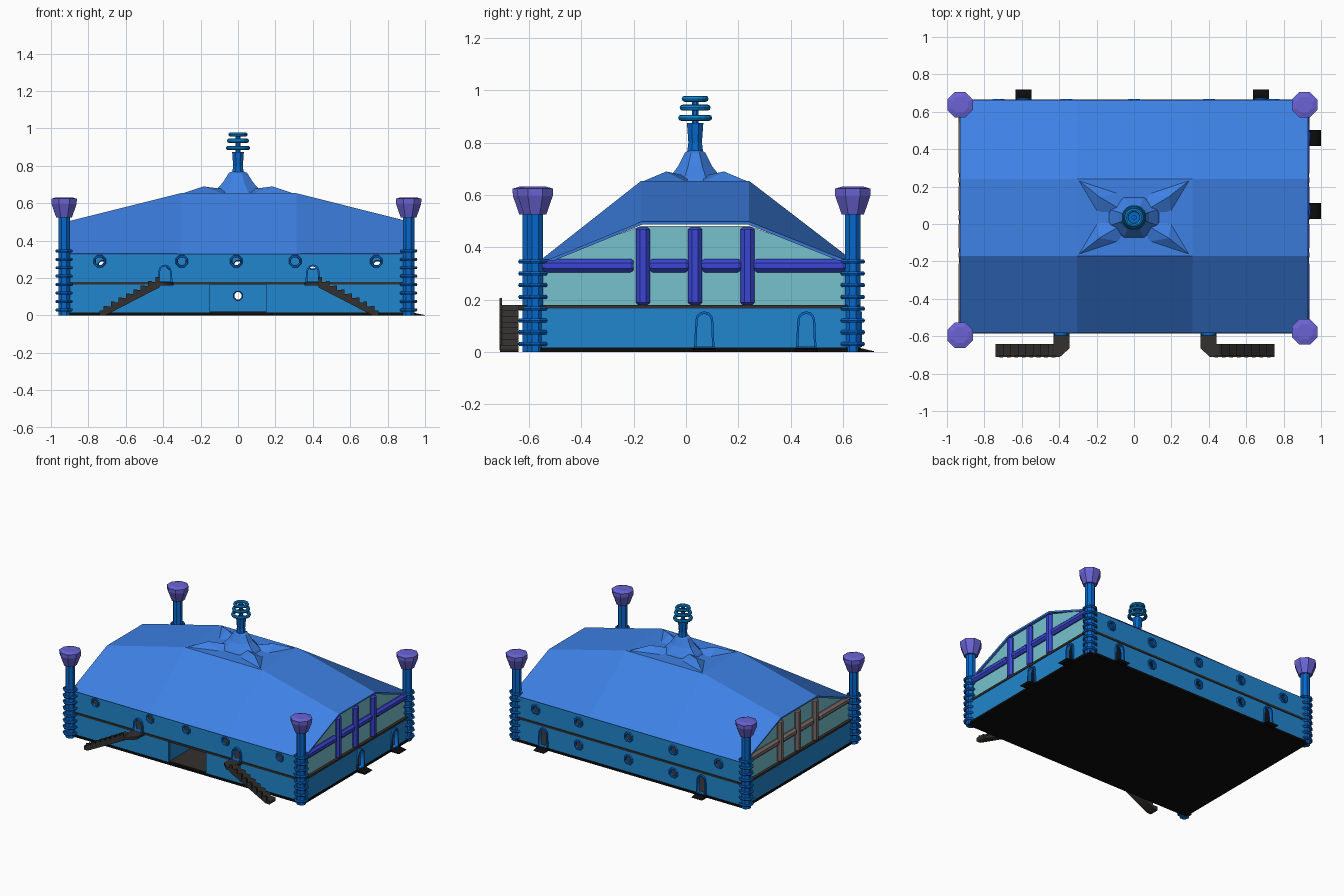
import bpy, bmesh, math
from mathutils import Matrix

if "Cube" in bpy.data.objects:
    bpy.data.objects.remove(bpy.data.objects["Cube"])

def mat(name, hexcol):
    m = bpy.data.materials.new(name)
    c = [(int(hexcol[i:i + 2], 16) / 255) ** 2.2 for i in (0, 2, 4)]
    m.diffuse_color = (*c, 1)
    m.use_nodes = True
    m.node_tree.nodes["Principled BSDF"].inputs["Base Color"].default_value = m.diffuse_color
    return m

ROOF, WALL = mat("roof_blue", "4080e4"), mat("wall_blue", "2585cc")
TRIM, CAP = mat("trim_blue", "0f68cc"), mat("cap_purple", "6a64d4")
BAR, BAR2 = mat("bar_indigo", "3c48d2"), mat("bar_grey", "7c6f6c")
GLASS, DARK = mat("glass_teal", "76c0cc"), mat("dark_grey", "363432")
BLACK = mat("black", "141414")

FRONT = Matrix.Rotation(math.pi / 2, 4, 'X')                              # (x, z) plane
SIDE = Matrix.Rotation(math.pi / 2, 4, 'Z') @ FRONT                       # (y, z) plane
FLAT = Matrix.Identity(4)

def finish(name, me, m):
    me.materials.clear()
    me.materials.append(m)
    ob = bpy.data.objects.new(name, me)
    bpy.context.collection.objects.link(ob)
    return ob

def from_bm(name, bm, m):
    bmesh.ops.recalc_face_normals(bm, faces=bm.faces)
    me = bpy.data.meshes.new(name)
    bm.to_mesh(me)
    bm.free()
    return finish(name, me, m)

def panel(name, outlines, thick, frame, loc, m):
    """Flat plate from an outline plus optional holes, given thickness."""
    cu = bpy.data.curves.new(name, 'CURVE')
    cu.dimensions, cu.fill_mode, cu.extrude = '2D', 'BOTH', thick / 2
    for pts in outlines:
        sp = cu.splines.new('POLY')
        sp.points.add(len(pts) - 1)
        for p, q in zip(sp.points, pts):
            p.co = (q[0], q[1], 0, 1)
        sp.use_cyclic_u = True
    tmp = bpy.data.objects.new(name + "_tmp", cu)
    bpy.context.collection.objects.link(tmp)
    dg = bpy.context.evaluated_depsgraph_get()
    me = bpy.data.meshes.new_from_object(tmp.evaluated_get(dg))
    bpy.data.objects.remove(tmp)
    me.transform(Matrix.Translation(loc) @ frame)
    return finish(name, me, m)

def box(name, a, b, m):
    bm = bmesh.new()
    bmesh.ops.create_cube(bm, size=1)
    for v in bm.verts:
        v.co = [(a[i] + b[i]) / 2 + v.co[i] * (b[i] - a[i]) for i in range(3)]
    return from_bm(name, bm, m)

def lathe(name, prof, loc, n, m, frame=FLAT, ys=1, closed=False, turn=0.5):
    """Turned part from (radius, height) points; closed makes a ring."""
    bm = bmesh.new()
    rings = [[bm.verts.new((r * math.cos(2 * math.pi * (k + turn) / n),
                            ys * r * math.sin(2 * math.pi * (k + turn) / n), z))
              for k in range(n)] for r, z in prof]
    pairs = list(zip(rings, rings[1:])) + ([(rings[-1], rings[0])] if closed else [])
    for a, b in pairs:
        for k in range(n):
            bm.faces.new((a[k], a[(k + 1) % n], b[(k + 1) % n], b[k]))
    if not closed:
        bm.faces.new(rings[0])
        bm.faces.new(rings[-1])
    bm.transform(Matrix.Translation(loc) @ frame)
    return from_bm(name, bm, m)

def ring(name, R, r, loc, n, m, frame=FLAT, k=6):
    prof = [(R + r * math.cos(2 * math.pi * i / k), r * math.sin(2 * math.pi * i / k)) for i in range(k)]
    return lathe(name, prof, loc, n, m, frame, closed=True)

def arch(c, w, z0, z1):
    pts = [(c + w * math.cos(math.pi * i / 6), z1 - w + w * math.sin(math.pi * i / 6)) for i in range(7)]
    return [(c + w * 1.15, z0)] + pts + [(c - w * 1.15, z0)]

def circle(c, z, r):
    return [(c + r * math.cos(math.pi * (i + .5) / 4), z + r * math.sin(math.pi * (i + .5) / 4)) for i in range(8)]

# floors
X, Y0, Y1 = 0.93, -0.58, 0.66
box("base_floor", (-X - .005, Y0 - .005, 0), (X + .005, Y1 + .005, .016), BLACK)
box("upper_floor", (-X - .005, Y0 - .005, .165), (X + .005, Y1 + .005, .18), DARK)
box("ground_paving", (-X + .02, Y0 + .01, .016), (X - .02, Y1 - .02, .02), DARK)

# front and back walls with round windows and arched doors
WZ = .29
f_win, b_win = (-.74, -.3, -.01, .305, .74), (-.725, -.36, 0, .4, .745)
b_low = (-.36, 0, .4)
outer = [(-X, .01), (-.15, .01), (-.15, .165), (.15, .165), (.15, .01), (X, .01), (X, .33), (-X, .33)]
panel("front_wall", [outer] + [circle(x, WZ, .026) for x in f_win]
      + [arch(x, .026, .18, .262) for x in (-.39, .4)], .016, FRONT, (0, Y0 + .008, 0), WALL)
panel("back_wall", [[(-X, .01), (X, .01), (X, .33), (-X, .33)]]
      + [circle(x, WZ - .02, .026) for x in b_win] + [circle(x, .105, .026) for x in b_low]
      + [arch(x, .026, .02, .145) for x in (-.59, .68)], .016, FRONT, (0, Y1 - .008, 0), WALL)
for x in f_win:
    ring("front_window_frame", .029, .007, (x, Y0, WZ), 8, TRIM, FRONT)
for x, z in [(x, WZ - .02) for x in b_win] + [(x, .105) for x in b_low]:
    ring("back_window_frame", .03, .009, (x, Y1, z), 8, TRIM, FRONT)

# gateway side partitions
for x in (-.155, .155):
    box("gateway_partition", (x - .005, Y0 + .01, .016), (x + .005, -.15, .166), WALL)

# side walls, glazed gables and their bars
for s, label, doors, bar in ((1, "right", (.07, .46), BAR), (-1, "left", (), BAR2)):
    x = s * (X - .008)
    panel(label + "_wall", [[(Y0, .01), (Y1, .01), (Y1, .17), (Y0, .17)]]
          + [arch(y, .026, .02, .145) for y in doors], .016, SIDE, (x, 0, 0), WALL)
    panel(label + "_gable_glass", [[(Y0, .18), (Y1, .18), (Y1, .33), (.24, .482), (-.17, .482), (Y0, .33)]],
          .01, SIDE, (x - s * .012, 0, 0), GLASS)
    for y in (-.165, .035, .235):
        lathe(label + "_gable_mullion", [(.02, .18), (.029, .188), (.029, .468), (.02, .476)],
              (x - s * .01, y, 0), 8, bar)
    for a, b in ((-.55, -.2), (-.14, .01), (.06, .21), (.26, .61)):
        h = b - a
        lathe(label + "_gable_rail", [(.02, 0), (.028, .012), (.028, h - .012), (.02, h)],
              (x - s * .01, b, .33), 8, bar, FRONT)

# door frames and ramps
for x in (-.39, .4):
    panel("front_door_frame", [arch(x, .035, .18, .272), arch(x, .026, .181, .262)], .03, FRONT, (0, Y0, 0), TRIM)
ramp = [(0, .016), (.075, .002), (.075, 0), (0, 0)]
for x in (-.59, .68):
    panel("back_door_frame", [arch(x, .034, .018, .155), arch(x, .026, .019, .145)], .025, FRONT, (0, Y1, 0), TRIM)
    panel("back_ramp", [[(Y1 + u * .8, z) for u, z in ramp]], .085, SIDE, (x, 0, 0), BLACK)
for y in (.07, .46):
    panel("side_door_frame", [arch(y, .034, .018, .155), arch(y, .026, .019, .145)], .025, SIDE, (X, 0, 0), TRIM)
    panel("side_ramp", [[(X + u * .93, z) for u, z in ramp]], .085, FRONT, (0, y, 0), BLACK)

# outside stairs with landing and railing posts
N, XA, XB = 8, .43, .75
for s in (-1, 1):
    o = .0 if s > 0 else .01
    panel("landing", [[(s * (u - .0), v) for u, v in ((.355, Y0), (.44, Y0), (.44, -.71), (.405, -.71), (.355, -.665))]],
          .02, FLAT, (o, 0, .17), DARK)
    pts, dx, dz = [], (XB - XA) / N, .175 / N
    for i in range(N):
        z = .18 - i * dz
        pts += [(s * (XA + i * dx), z), (s * (XA + (i + 1) * dx), z)]
    pts += [(s * XB, 0), (s * (XB - .03), 0), (s * XA, .15)]
    panel("stairs", [pts], .07, FRONT, (o, -.676, 0), DARK)
    for i in range(N):
        a, z = XA + i * dx, .18 - i * dz
        xs = sorted((s * a + o, s * (a + .02) + o))
        box("stair_post", (xs[0], -.714, z - .02), (xs[1], -.704, z + .025), DARK)

# roof: four cross-sections, raised in the middle
bm = bmesh.new()
rows = [[bm.verts.new((x, y, z)) for y, z in ((Y0, .325), (-.17, h), (.24, h), (Y1, .325))]
        for x, h in ((-X, .492), (-.305, .648), (.312, .648), (X, .492))]
for a, b in zip(rows, rows[1:]):
    for k in range(3):
        bm.faces.new((a[k], b[k], b[k + 1], a[k + 1]))
roof = from_bm("roof", bm, ROOF)
sol = roof.modifiers.new("thickness", 'SOLIDIFY')
sol.thickness, sol.offset = .012, 0

# four raised star arms on the roof top
CY = .035
bm = bmesh.new()
for sx in (-1, 1):
    for sy in (-1, 1):
        c, a, b, p, q = [bm.verts.new((sx * x, CY + sy * y, z)) for x, y, z in (
            (.305, .205, .65), (.2, .03, .65), (.08, .13, .65), (.185, .11, .69), (.05, .03, .672))]
        for f in ((c, a, p), (c, p, b), (p, a, q), (p, q, b), (c, b, q, a)):
            bm.faces.new(f)
from_bm("roof_star", bm, ROOF)

# spire with stacked rings
lathe("spire_base", [(.15, .645), (.135, .665), (.088, .71), (.053, .762), (.03, .772)], (0, CY, 0), 8, ROOF, ys=.8)
lathe("spire_shaft", [(.034, .76), (.028, .80), (.034, .875)], (0, CY, 0), 8, TRIM)
lathe("spire_pin", [(.014, .87), (.014, .975)], (0, CY, 0), 8, TRIM)
for R, z in ((.055, .895), (.049, .934), (.041, .968)):
    ring("spire_ring", R, .0115, (0, CY, z), 16, mat("ring_blue", "1586d6"), k=8)

# corner towers: shaft, stacked rings, faceted cap
for tx, ty in ((-.93, -.595), (.912, -.577), (-.93, .638), (.912, .638)):
    lathe("tower_shaft", [(.033, 0), (.033, .53)], (tx, ty, 0), 8, TRIM)
    for i in range(8):
        ring("tower_ring", .042, .009, (tx, ty, .03 + i * .045), 8, TRIM)
    lathe("tower_cap", [(.046, .525), (.073, .597), (.074, .624), (.045, .632)], (tx, ty, 0), 8, CAP)
